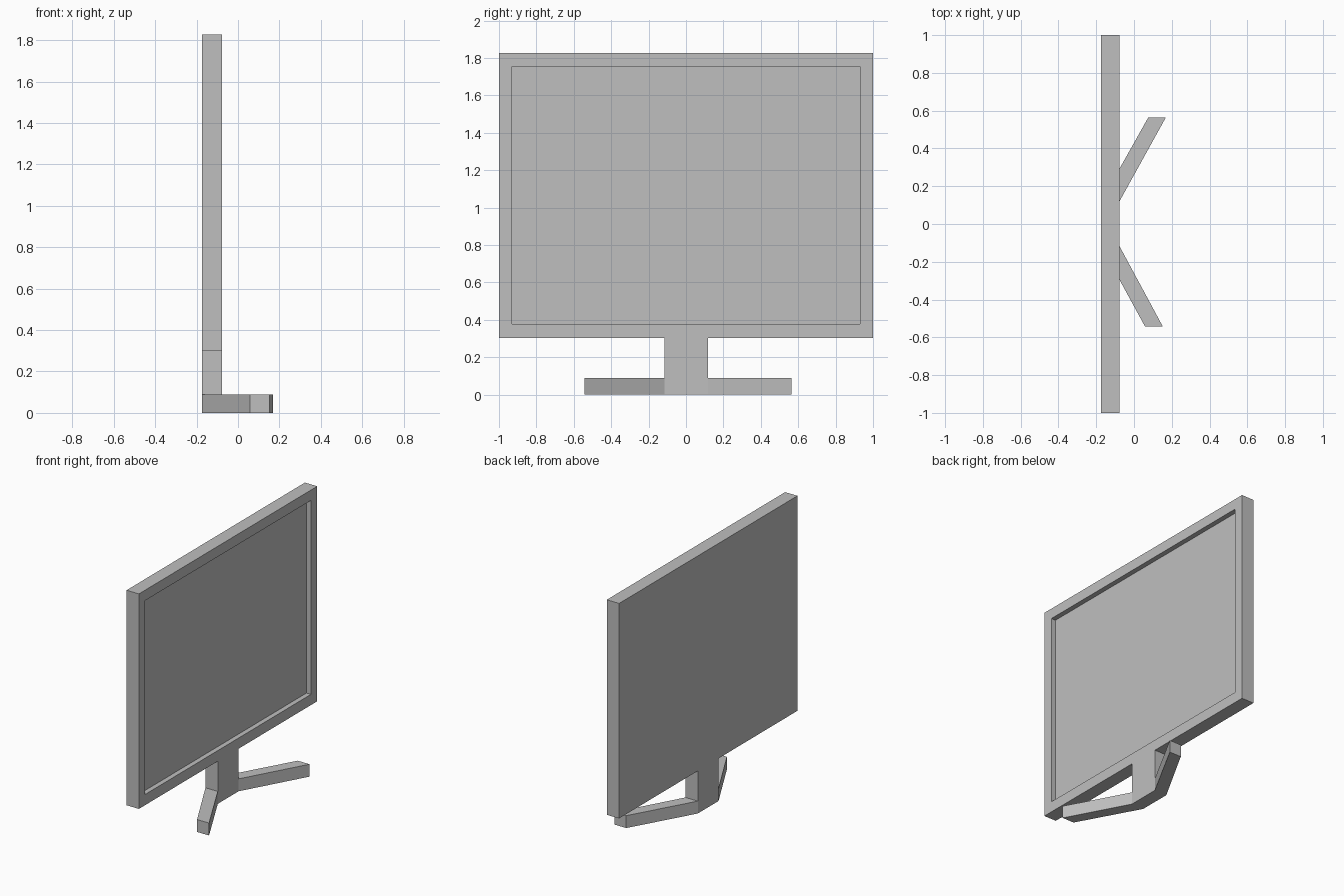
import bpy, bmesh

if "Cube" in bpy.data.objects:
    bpy.data.objects.remove(bpy.data.objects["Cube"])

BACK, FRONT = -0.175, -0.078      # panel thickness along x
LEG_H = 0.088

grey = bpy.data.materials.new("light grey")
grey.diffuse_color = (0.52, 0.52, 0.52, 1)
grey.use_nodes = True
grey.node_tree.nodes["Principled BSDF"].inputs["Base Color"].default_value = grey.diffuse_color


def prism(name, outline, z0, z1):
    """Extrude a flat x/y outline from z0 up to z1."""
    bm = bmesh.new()
    base = bm.faces.new([bm.verts.new((x, y, z0)) for x, y in outline])
    top = bmesh.ops.extrude_face_region(bm, geom=[base])["geom"]
    for v in top:
        if isinstance(v, bmesh.types.BMVert):
            v.co.z = z1
    return finish(name, bm)


def finish(name, bm):
    bmesh.ops.recalc_face_normals(bm, faces=bm.faces)
    mesh = bpy.data.meshes.new(name)
    bm.to_mesh(mesh)
    bm.free()
    mesh.materials.append(grey)
    obj = bpy.data.objects.new(name, mesh)
    bpy.context.collection.objects.link(obj)
    return obj


# Screen panel: slab whose front (+x) face is inset and pushed back
panel = prism("screen_panel", [(BACK, -1), (FRONT, -1), (FRONT, 1), (BACK, 1)], 0.302, 1.828)
bm = bmesh.new()
bm.from_mesh(panel.data)
face = max(bm.faces, key=lambda f: f.normal.x)
bmesh.ops.inset_individual(bm, faces=[face], thickness=0.1)
for v in face.verts:
    v.co.z = 0.378 if v.co.z < 1 else 1.754
screen = bmesh.ops.extrude_discrete_faces(bm, faces=[face])["faces"][0]
for v in screen.verts:
    v.co.x -= 0.035
bm.to_mesh(panel.data)
bm.free()

# Neck under the panel
prism("stand_neck", [(BACK, -0.115), (FRONT, -0.115), (FRONT, 0.118), (BACK, 0.118)], 0, 0.302)

# Splayed legs running forward from each side of the neck
prism("left_leg", [(BACK, 0.118), (FRONT, 0.118), (0.168, 0.563), (0.075, 0.563)], 0, LEG_H)
prism("right_leg", [(BACK, -0.115), (FRONT, -0.115), (0.152, -0.542), (0.058, -0.542)], 0, LEG_H)
